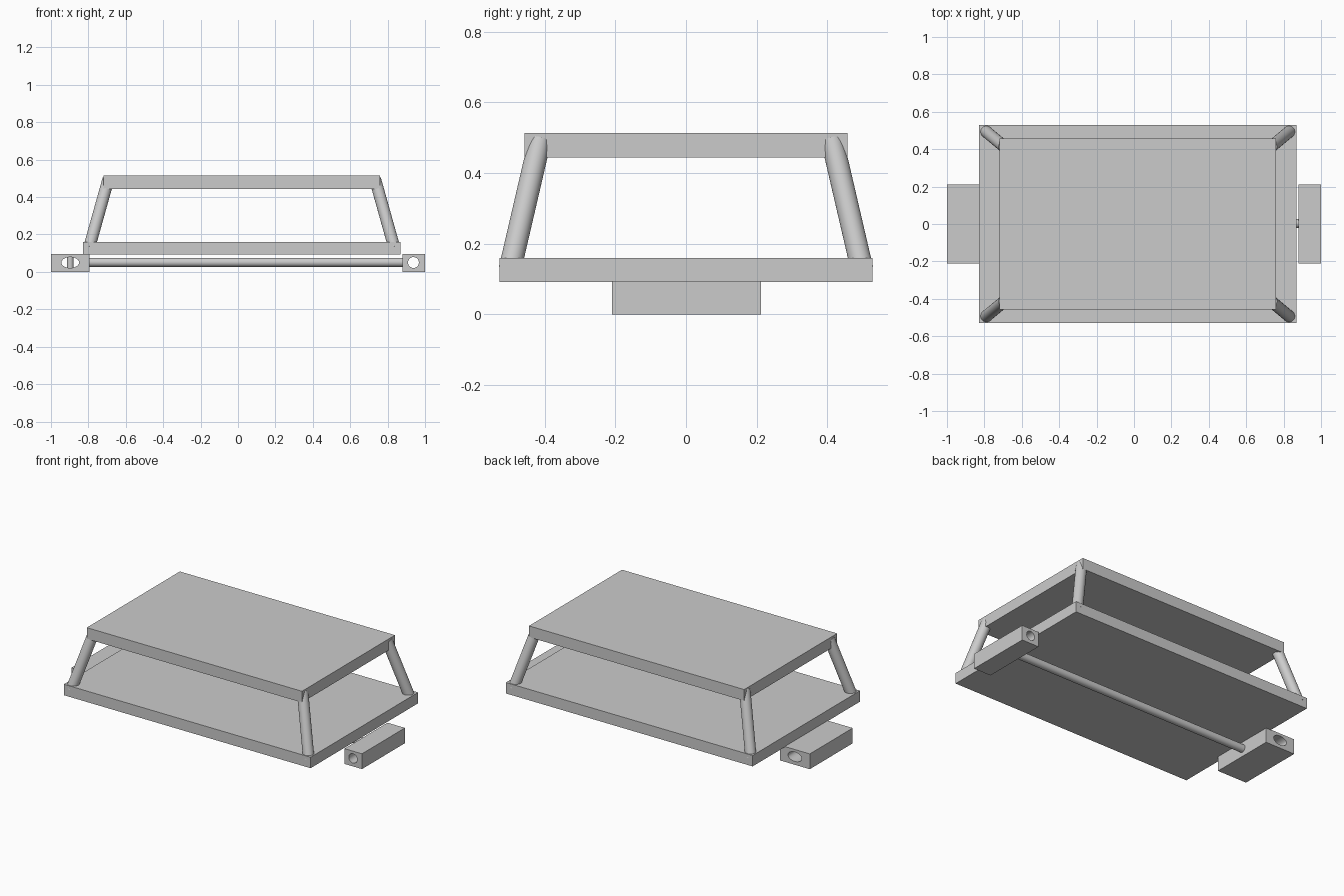
import bpy
from mathutils import Vector

if "Cube" in bpy.data.objects:
    bpy.data.objects.remove(bpy.data.objects["Cube"])


def box(name, lo, hi):
    lo, hi = Vector(lo), Vector(hi)
    bpy.ops.mesh.primitive_cube_add(size=1, location=(lo + hi) / 2)
    ob = bpy.context.object
    ob.name = name
    ob.scale = hi - lo
    bpy.ops.object.transform_apply(location=False, rotation=False, scale=True)
    return ob


def rod(name, a, b, r, sides=32):
    a, b = Vector(a), Vector(b)
    d = b - a
    bpy.ops.mesh.primitive_cylinder_add(vertices=sides, radius=r, depth=d.length,
                                        location=(a + b) / 2)
    ob = bpy.context.object
    ob.name = name
    ob.rotation_euler = d.to_track_quat('Z', 'Y').to_euler()
    bpy.ops.object.shade_smooth_by_angle()
    return ob


def bore(block, x, rx, rz):
    # Through hole along y, oval when rx differs from rz
    cutter = rod(block.name + "_cutter", (x, 0.4, 0.05), (x, -0.4, 0.05), 1, 48)
    cutter.rotation_euler = (1.5707963, 0, 0)
    cutter.scale = (rx, rz, 1)
    cutter.hide_render = True
    mod = block.modifiers.new("bore", 'BOOLEAN')
    mod.operation = 'DIFFERENCE'
    mod.solver = 'EXACT'
    mod.object = cutter
    bpy.context.view_layer.objects.active = block
    bpy.ops.object.modifier_apply(modifier=mod.name)
    bpy.data.objects.remove(cutter)


# Two plates
box("lower_plate", (-0.828, -0.528, 0.092), (0.869, 0.528, 0.16))
box("upper_plate", (-0.72, -0.457, 0.444), (0.76, 0.457, 0.514))

# Four slanted posts between the plate corners
CX = 0.02
low, high = Vector((0.807, 0.491, 0.16)), Vector((0.7275, 0.425, 0.444))
slope = (high - low) / (high.z - low.z)
start, end = low - slope * 0.03, high + slope * 0.05
for sx, side in ((-1, "left"), (1, "right")):
    for sy, face in ((-1, "front"), (1, "back")):
        rod(f"{face}_{side}_post",
            (CX + sx * start.x, sy * start.y, start.z),
            (CX + sx * end.x, sy * end.y, end.z), 0.032)

# Bored end blocks: oval slot on the left, round hole on the right
left_block = box("left_block", (-1, -0.21, 0), (-0.794, 0.212, 0.095))
bore(left_block, -0.897, 0.047, 0.029)
right_block = box("right_block", (0.88, -0.21, 0), (1, 0.212, 0.095))
bore(right_block, 0.938, 0.029, 0.029)

# Tie rod under the plates and the pin crossing the oval slot
rod("tie_rod", (-0.82, 0.003, 0.051), (0.9, 0.003, 0.051), 0.024)
rod("slot_pin", (-0.897, 0.003, 0.01), (-0.897, 0.003, 0.088), 0.017)
